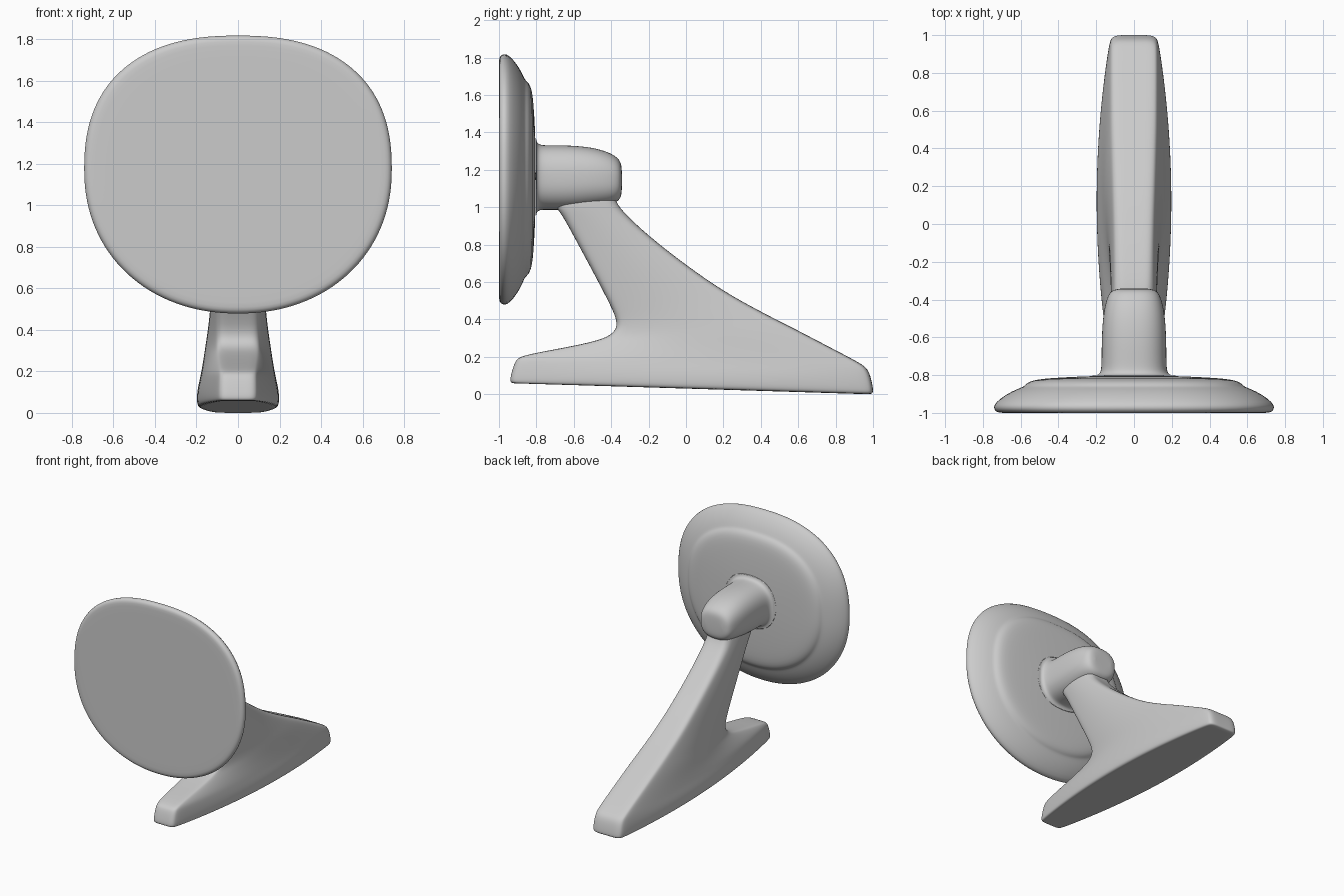
import bpy, bmesh, math

if "Cube" in bpy.data.objects:
    bpy.data.objects.remove(bpy.data.objects["Cube"])


def loft(name, rings, subdiv):
    """Skin a list of equal-length rings; each end is capped with a strip of quads."""
    bm = bmesh.new()
    rows = [[bm.verts.new(p) for p in ring] for ring in rings]
    n = len(rows[0])
    for a, b in zip(rows, rows[1:]):
        for k in range(n):
            j = (k + 1) % n
            bm.faces.new((a[k], a[j], b[j], b[k]))
    for row in (rows[0], rows[-1]):
        for k in range(n // 2 - 1):
            bm.faces.new((row[k], row[k + 1], row[n - 2 - k], row[n - 1 - k]))
    bmesh.ops.recalc_face_normals(bm, faces=bm.faces)
    mesh = bpy.data.meshes.new(name)
    bm.to_mesh(mesh)
    bm.free()
    for p in mesh.polygons:
        p.use_smooth = True
    ob = bpy.data.objects.new(name, mesh)
    bpy.context.collection.objects.link(ob)
    mod = ob.modifiers.new("Smooth", 'SUBSURF')
    mod.levels = mod.render_levels = subdiv
    return ob


def oval(y, zc, rx, up, down, n_up, n_down, count):
    """Superellipse in the xz plane with separate upper and lower halves."""
    ring = []
    for k in range(count):
        t = 2 * math.pi * (k + 0.5) / count
        c, s = math.cos(t), math.sin(t)
        n = n_up if s > 0 else n_down
        x = math.copysign(abs(c) ** (2 / n), c) * rx
        z = math.copysign(abs(s) ** (2 / n), s) * (up if s > 0 else down)
        ring.append((x, y, zc + z))
    return ring


# Mirror head: flat front, rounded rim, stepped back plate
head = [(-1, .5), (-1, .9), (-1, .955), (-.993, .983), (-.972, 1), (-.945, .985),
        (-.9, .905), (-.872, .825), (-.862, .785), (-.85, .772), (-.835, .745),
        (-.823, .69), (-.815, .58), (-.808, .4), (-.803, .2)]
loft("mirror_head", [oval(y, 1.17, .746 * s, .652 * s, .696 * s, 2.4, 2.12, 64)
                     for y, s in head], 1)

# Socket behind the head: y, half width, bottom, top
socket = [(-.80, .23, .93, 1.39), (-.803, .2, .96, 1.36), (-.79, .178, .985, 1.335),
          (-.75, .172, .985, 1.33), (-.62, .172, .985, 1.332), (-.5, .166, 1.0, 1.32),
          (-.42, .152, 1.01, 1.297), (-.37, .135, 1.025, 1.27), (-.348, .112, 1.05, 1.24),
          (-.342, .07, 1.09, 1.2)]
loft("socket", [oval(y, (b + t) / 2, w, (t - b) / 2, (t - b) / 2, 2.5, 2.5, 32)
                for y, w, b, t in socket], 2)


def blade(fy, fz, ry, rz, a, m, b):
    """Section from front to rear point with front, middle and rear half widths."""
    length = ry - fy
    r = min(.035, length * .12)
    side = [(0, a * .3), (0, a * .7), (r * .3 / length, a * .93)]
    for i in range(9):
        s = r / length + (1 - 2 * r / length) * i / 8
        side.append((s, a + (b - a) * s + 4 * s * (1 - s) * (m - (a + b) / 2)))
    side += [(1 - r * .3 / length, b * .93), (1, b * .7), (1, b * .3)]
    pts = [(w, fy + length * s, fz + (rz - fz) * s) for s, w in side]
    return pts + [(-x, y, z) for x, y, z in reversed(pts)]


# Foot and leaning stem in one piece
stem = [(-.90, .058, .97, .0, .07, .165, .10),
        (-.935, .058, .998, .002, .088, .188, .12),
        (-.942, .075, 1.002, .02, .092, .2, .126),
        (-.93, .125, .99, .085, .092, .198, .126),
        (-.912, .18, .972, .135, .09, .186, .122),
        (-.885, .207, .935, .165, .085, .18, .12),
        (-.65, .248, .78, .245, .09, .168, .12),
        (-.46, .288, .6, .34, .095, .158, .118),
        (-.385, .325, .48, .4, .1, .15, .115),
        (-.362, .38, .38, .452, .1, .143, .112),
        (-.4, .47, .2, .55, .1, .132, .108),
        (-.5, .66, .0, .69, .1, .125, .1),
        (-.6, .845, -.2, .845, .1, .12, .095),
        (-.665, .965, -.355, .99, .1, .12, .092),
        (-.70, 1.0, -.375, 1.04, .1, .12, .09),
        (-.69, 1.08, -.41, 1.1, .09, .11, .08)]
loft("foot_and_stem", [blade(*row) for row in stem], 2)
